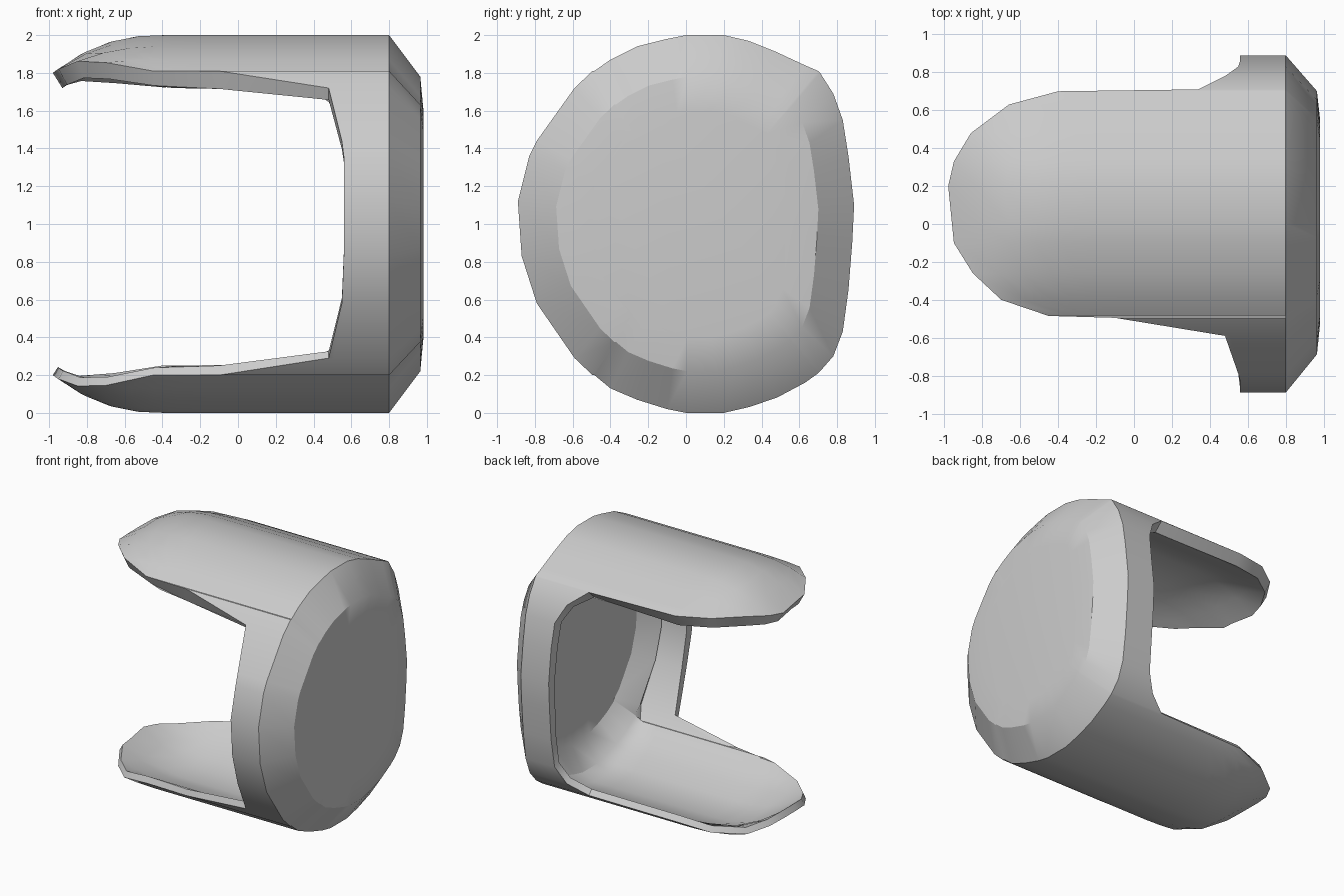
import bpy
import bmesh

default = bpy.data.objects.get("Cube")
if default:
    bpy.data.objects.remove(default)

grey = bpy.data.materials.new("light grey")
grey.use_nodes = True
colour = (0.6, 0.6, 0.6, 1)
grey.diffuse_color = colour
grey.node_tree.nodes["Principled BSDF"].inputs["Base Color"].default_value = colour

# Tab outline: y, rim x, upper z, lower z
tab_rows = [
    (-.79, .55, 1.44, .58), (-.59, .48, 1.72, .29), (-.495, -.1, 1.81, .2),
    (-.485, -.45, 1.81, .2), (-.4, -.7, 1.87, .13), (-.26, -.85, 1.94, .07),
    (-.1, -.95, 1.98, .02), (0, -.96, 2, 0), (.2, -.98, 2, 0),
    (.33, -.95, 1.97, .03), (.48, -.86, 1.91, .08), (.63, -.66, 1.84, .16),
    (.7, -.4, 1.81, .21), (.71, .34, 1.8, .22), (.78, .48, 1.69, .3),
    (.83, .55, 1.55, .43)]
back_wall = [(.86, 1.36), (.89, 1.1), (.88, .9), (.86, .65)]
front_wall = [(-.87, .83), (-.89, 1.12), (-.83, 1.36)]
WALL_RIM = .56
SHOULDER = .8
SPANS = 12

# Closed outline of the cup as (y, z, rim x)
columns = [(y, top, rim) for y, rim, top, low in tab_rows]
columns += [(y, z, WALL_RIM) for y, z in back_wall]
columns += [(y, low, rim) for y, rim, top, low in reversed(tab_rows)]
columns += [(y, z, WALL_RIM) for y, z in front_wall]


def bend(x, z):
    """Curl the tab tips inward towards their rim plane."""
    u = min(max((-.4 - x) / .58, 0), 1)
    keep = 1 - u ** 2.3
    if z > 1.8:
        return 1.8 + (z - 1.8) * keep
    if z < .2:
        return .2 + (z - .2) * keep
    return z


# Outer skin: domed end, shoulder, wall and the two tabs
bm = bmesh.new()
rings = []
for x, size in ((.982, .6), (.965, .78)):
    rings.append([bm.verts.new((x, .03 + (y - .03) * size, 1 + (z - 1) * size))
                  for y, z, rim in columns])
for j in range(SPANS + 1):
    ring = []
    for y, z, rim in columns:
        x = SHOULDER + (rim - SHOULDER) * j / SPANS
        ring.append(bm.verts.new((x, y, bend(x, z))))
    rings.append(ring)
bm.faces.new(reversed(rings[0]))
count = len(columns)
for a, b in zip(rings, rings[1:]):
    for i in range(count):
        k = (i + 1) % count
        bm.faces.new((a[i], a[k], b[k], b[i]))

mesh = bpy.data.meshes.new("cup_with_tabs")
bm.to_mesh(mesh)
bm.free()
cup = bpy.data.objects.new("cup_with_tabs", mesh)
bpy.context.collection.objects.link(cup)
mesh.materials.append(grey)

# Wall thickness, thinner on the lower tab
group = cup.vertex_groups.new(name="thickness")
for v in mesh.vertices:
    weight = 1 if v.co.x >= SHOULDER else .45 + .275 * v.co.z
    group.add([v.index], weight, "REPLACE")
shell = cup.modifiers.new("shell", "SOLIDIFY")
shell.thickness = .1
shell.offset = -1
shell.vertex_group = group.name

bpy.ops.object.select_all(action="DESELECT")
cup.select_set(True)
bpy.context.view_layer.objects.active = cup
bpy.ops.object.modifier_apply(modifier=shell.name)
bpy.ops.object.shade_smooth_by_angle(angle=.55)
